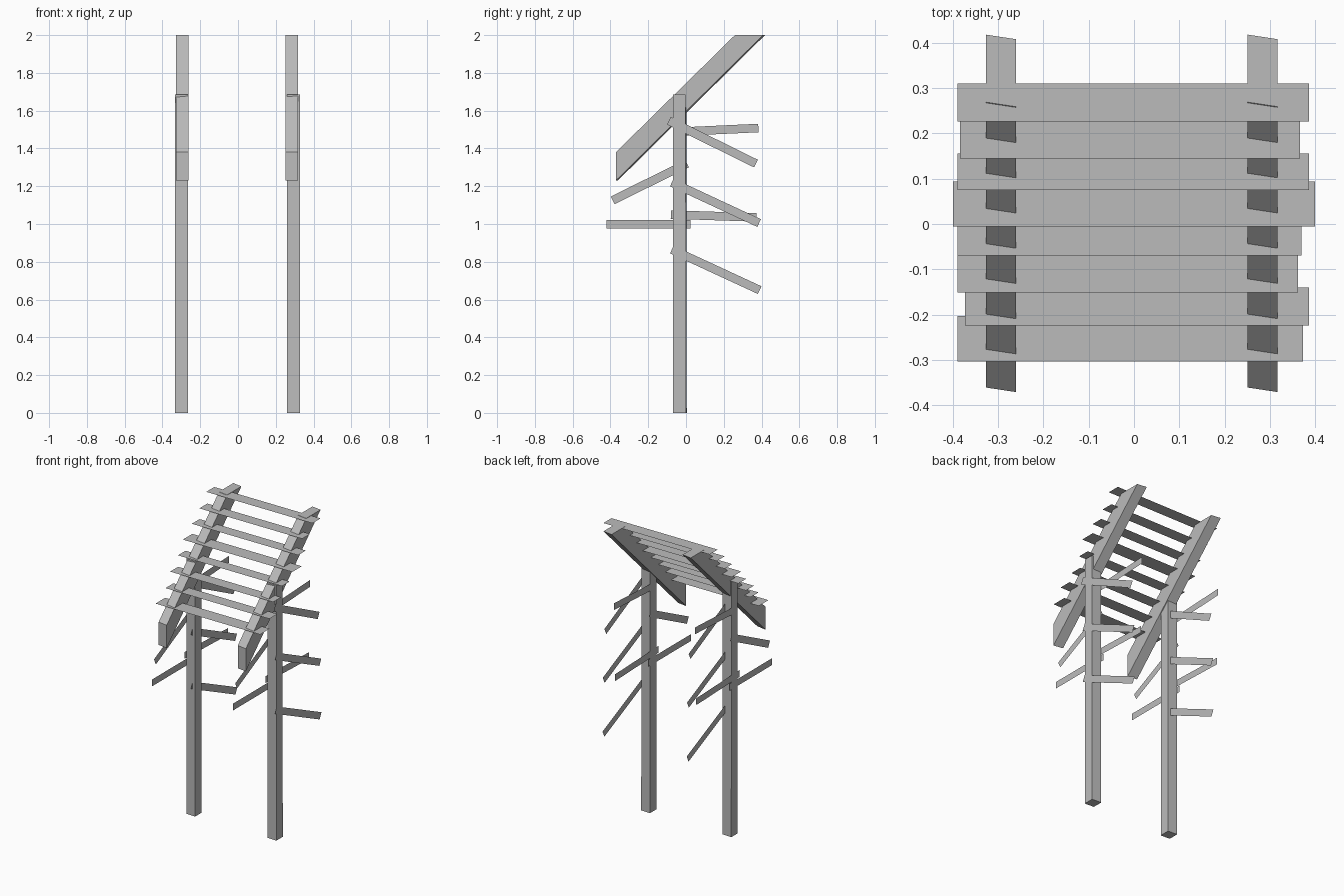
import bpy
from mathutils import Vector

cube = bpy.data.objects.get("Cube")
if cube:
    bpy.data.objects.remove(cube, do_unlink=True)

wood = bpy.data.materials.new("grey_wood")
wood.use_nodes = True
grey = (0.5, 0.5, 0.5, 1)
wood.diffuse_color = grey
wood.node_tree.nodes["Principled BSDF"].inputs["Base Color"].default_value = grey


def add_mesh(name, verts, faces):
    mesh = bpy.data.meshes.new(name)
    mesh.from_pydata(verts, [], faces)
    mesh.materials.append(wood)
    obj = bpy.data.objects.new(name, mesh)
    bpy.context.collection.objects.link(obj)
    return obj


def prism(name, profile, x0, x1, skew):
    """Side profile of (y, z) points pushed from x0 to x1, sheared in y."""
    n = len(profile)
    verts = [(x0, y + skew, z) for y, z in profile]
    verts += [(x1, y - skew, z) for y, z in profile]
    faces = [tuple(reversed(range(n))), tuple(range(n, 2 * n))]
    faces += [(i, (i + 1) % n, n + (i + 1) % n, n + i) for i in range(n)]
    return add_mesh(name, verts, faces)


def plank(name, x, start, end, width=0.045):
    """Thin upright board between two (y, z) points."""
    a, b = Vector(start), Vector(end)
    d = (b - a).normalized() * width / 2
    side = Vector((-d.y, d.x))
    corners = [a - side, b - side, b + side, a + side]
    return add_mesh(name, [(x, p.x, p.y) for p in corners], [(0, 1, 2, 3)])


# Posts and sloping rafters
post_profile = [(-0.066, 0), (0.002, 0), (0, 1.685), (-0.066, 1.685)]
rafter_profile = [(-0.366, 1.23), (0.413, 2), (0.264, 2), (-0.366, 1.38)]
sides = {"right": (-0.333, -0.327, -0.285), "left": (0.26, 0.251, 0.33)}

# Boards fixed to the posts: level or forward ones, then the sloping back ones
cross_boards = {
    "upper_back_board": ((-0.05, 1.488), (0.383, 1.508)),
    "upper_front_board": ((0.005, 1.32), (-0.388, 1.125)),
    "lower_back_board": ((-0.08, 1.05), (0.372, 1.035)),
    "lower_front_board": ((-0.42, 0.998), (0.025, 0.998)),
}
sloping_boards = {
    "top_sloping_board": ((-0.09, 1.547), (0.37, 1.32)),
    "middle_sloping_board": ((-0.075, 1.22), (0.387, 1.005)),
    "bottom_sloping_board": ((-0.075, 0.865), (0.39, 0.65)),
}

for side, (post_x, rafter_x, slope_x) in sides.items():
    prism(side + "_post", post_profile, post_x, post_x + 0.067, 0.002)
    prism(side + "_rafter", rafter_profile, rafter_x, rafter_x + 0.066, 0.005)
    for name, (start, end) in cross_boards.items():
        plank(f"{side}_{name}", post_x - 0.002, start, end)
    for name, (start, end) in sloping_boards.items():
        plank(f"{side}_{name}", slope_x, start, end)

# Flat roof slats, from low front to high back: x range, y range
slats = [
    (-0.39, 0.373, -0.303, -0.203),
    (-0.373, 0.386, -0.224, -0.14),
    (-0.39, 0.362, -0.151, -0.068),
    (-0.39, 0.37, -0.07, 0.01),
    (-0.4, 0.4, -0.005, 0.094),
    (-0.39, 0.386, 0.075, 0.156),
    (-0.384, 0.367, 0.145, 0.228),
    (-0.39, 0.386, 0.226, 0.31),
]
for i, (x0, x1, y0, y1) in enumerate(slats):
    z = 1.463 + i * 0.0765
    add_mesh(f"roof_slat_{i + 1}",
             [(x0, y0, z), (x1, y0, z), (x1, y1, z), (x0, y1, z)], [(0, 1, 2, 3)])
